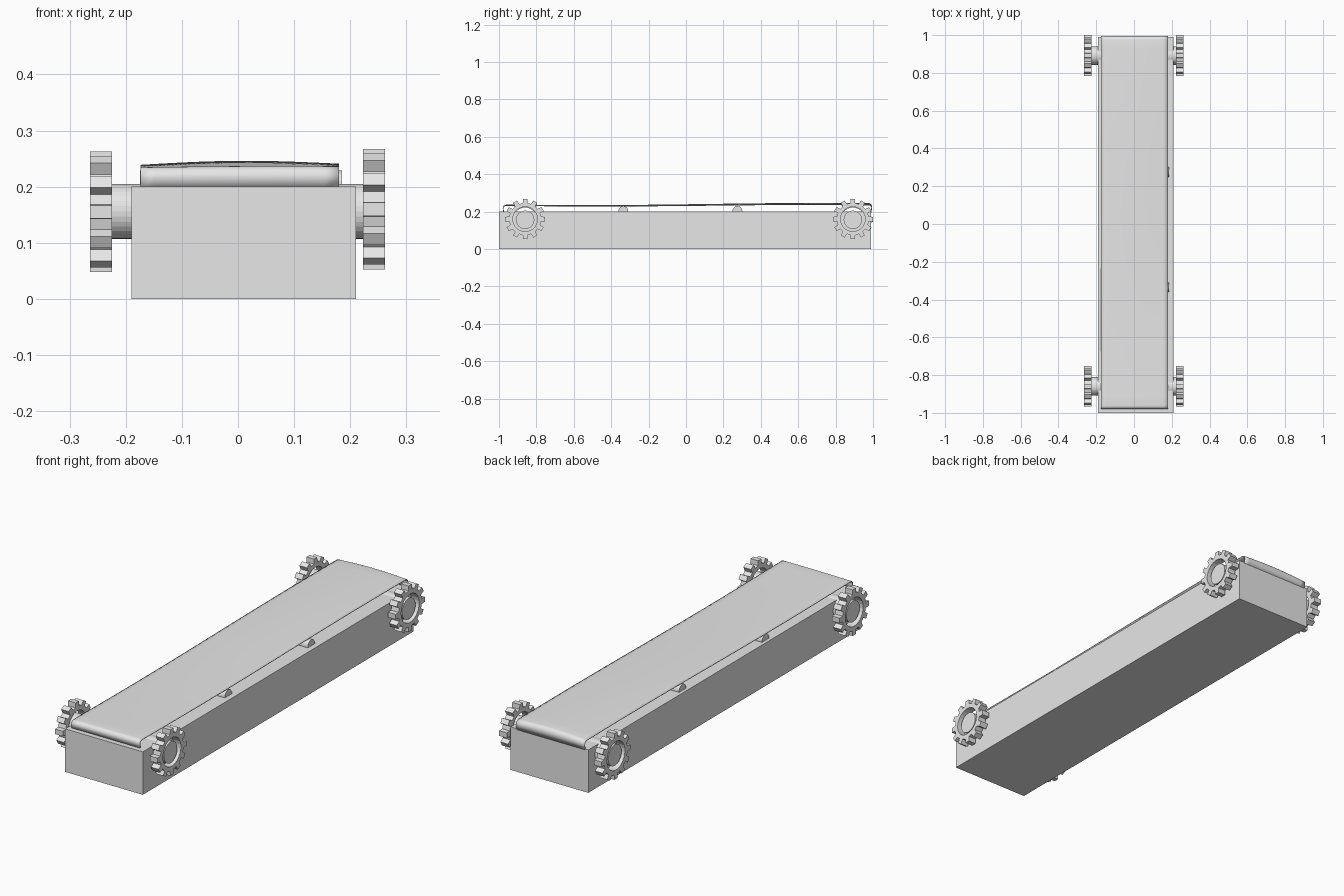
import bpy, bmesh, math

if "Cube" in bpy.data.objects:
    bpy.data.objects.remove(bpy.data.objects["Cube"])

grey = bpy.data.materials.new("light grey")
grey.diffuse_color = (0.8, 0.8, 0.8, 1)
grey.use_nodes = True
grey.node_tree.nodes["Principled BSDF"].inputs["Base Color"].default_value = grey.diffuse_color


def finish(name, bm, smooth=None):
    bmesh.ops.recalc_face_normals(bm, faces=bm.faces)
    me = bpy.data.meshes.new(name)
    bm.to_mesh(me)
    bm.free()
    me.materials.append(grey)
    ob = bpy.data.objects.new(name, me)
    bpy.context.collection.objects.link(ob)
    if smooth:
        bpy.ops.object.select_all(action='DESELECT')
        ob.select_set(True)
        bpy.context.view_layer.objects.active = ob
        bpy.ops.object.shade_smooth_by_angle(angle=math.radians(smooth))
    return ob


def rod(name, x0, x1, y, z, r, sides=32):
    """Cylinder along x."""
    bm = bmesh.new()
    rings = [[bm.verts.new((x, y + r * math.cos(2 * math.pi * i / sides),
                            z + r * math.sin(2 * math.pi * i / sides)))
              for i in range(sides)] for x in (x0, x1)]
    a, b = rings
    for i in range(sides):
        j = (i + 1) % sides
        bm.faces.new((a[i], a[j], b[j], b[i]))
    bm.faces.new(a)
    bm.faces.new(b)
    return finish(name, bm)


def gear(name, x0, x1, y, z, teeth=12, root=0.086, tip=0.108, hole=0.066):
    """Toothed ring with an open centre, axis along x."""
    outer = []
    for t in range(teeth):
        for frac, r in ((-0.29, root), (-0.21, tip), (0.21, tip), (0.29, root)):
            outer.append((2 * math.pi * (t + frac) / teeth + math.pi / 2, r))
    bm = bmesh.new()

    def loop(x, pts):
        return [bm.verts.new((x, y + r * math.cos(a), z + r * math.sin(a))) for a, r in pts]
    inner = [(a, hole) for a, r in outer]
    loops = [loop(x0, outer), loop(x1, outer), loop(x1, inner), loop(x0, inner)]
    n = len(outer)
    for k in range(4):
        p, q = loops[k], loops[(k + 1) % 4]
        for i in range(n):
            j = (i + 1) % n
            bm.faces.new((p[i], p[j], q[j], q[i]))
    return finish(name, bm)


# Base box
bm = bmesh.new()
bmesh.ops.create_cube(bm, size=1)
for v in bm.verts:
    v.co.x = v.co.x * 0.40 + 0.01
    v.co.y = v.co.y * 1.99 - 0.005
    v.co.z = (v.co.z + 0.5) * 0.2
finish("base_box", bm)

# Drive axles with a gear on each end
for end, y in (("front", -0.86), ("back", 0.892)):
    rod(end + "_axle", -0.258, 0.255, y, 0.156, 0.049)
    gear(end + "_left_gear", -0.264, -0.225, y, 0.155)
    gear(end + "_right_gear", 0.223, 0.262, y, 0.160)

# Small support rollers under the belt
for name, y in (("front_support_roller", -0.335), ("back_support_roller", 0.275)):
    rod(name, -0.175, 0.185, y, 0.203, 0.026, 24)

# Belt: gently waved sheet with ends curling down into the box
Y0, Y1, R = -0.98, 0.995, 0.019
path = [(Y0 + 0.004, 0.196)]
path += [(Y0 + R - R * math.cos(a), 0.217 + R * math.sin(a))
         for a in [math.pi / 2 * i / 6 for i in range(7)]]
path += [(Y0 + R + (Y1 - Y0 - 2 * R) * i / 40, 0.236) for i in range(1, 40)]
path += [(Y1 - R + R * math.sin(a), 0.217 + R * math.cos(a))
         for a in [math.pi / 2 * i / 6 for i in range(7)]]
path += [(Y1 - 0.004, 0.196)]
bm = bmesh.new()
NX = 14
rows = []
for y, z in path:
    lift = max(0.0, (z - 0.2) / 0.036)
    wave = 0.004 * math.sin((y - 0.1) * math.pi * 0.9)
    arch = 0.004 + 0.003 * y
    row = []
    for i in range(NX + 1):
        u = 2 * i / NX - 1
        dz = wave + arch * math.cos(u * math.pi / 2) + 0.001 * u
        row.append(bm.verts.new((0.003 + 0.177 * u, y, z + lift * dz)))
    rows.append(row)
for a, b in zip(rows, rows[1:]):
    for i in range(NX):
        bm.faces.new((a[i], a[i + 1], b[i + 1], b[i]))
belt = finish("belt", bm, 50)
if belt.data.polygons[len(belt.data.polygons) // 2].normal.z < 0:
    belt.data.flip_normals()
mod = belt.modifiers.new("thickness", 'SOLIDIFY')
mod.thickness = 0.004
mod.offset = -1
